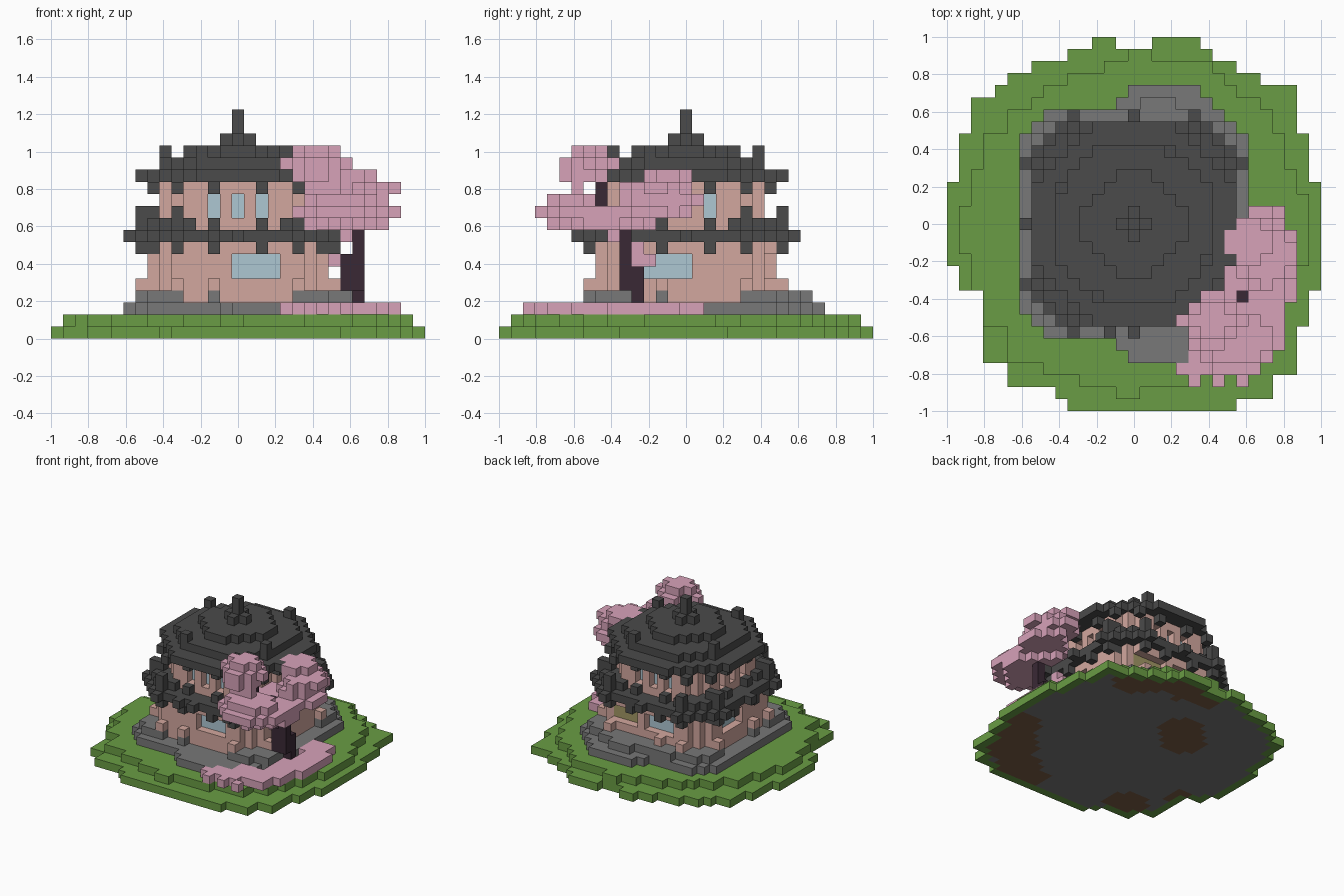
import bpy
import bmesh
from mathutils import Vector

cube = bpy.data.objects.get("Cube")
if cube:
    bpy.data.objects.remove(cube, do_unlink=True)

UNIT = 2 / 31          # edge length of one block
cells = {}             # (x, y, layer) -> part name; later parts replace earlier ones


def material(name, rgb):
    mat = bpy.data.materials.new(name)
    mat.use_nodes = True
    mat.diffuse_color = (*rgb, 1)
    mat.node_tree.nodes["Principled BSDF"].inputs["Base Color"].default_value = (*rgb, 1)
    return mat


grass = material("grass green", (0.142, 0.335, 0.058))
stone = material("stone grey", (0.188, 0.188, 0.188))
earth = material("earth brown", (0.2, 0.11, 0.06))
slate = material("roof charcoal", (0.07, 0.07, 0.07))
plaster = material("wall rose", (0.65, 0.39, 0.345))
glass = material("window blue", (0.42, 0.57, 0.65))
petal = material("blossom pink", (0.68, 0.36, 0.485))
bark = material("bark dark", (0.042, 0.022, 0.036))
olive = material("panel olive", (0.36, 0.31, 0.13))


def box(part, layers, x0, x1, y0, y1):
    """Fill a box of blocks, limits included."""
    for z in layers:
        for x in range(x0, x1 + 1):
            for y in range(y0, y1 + 1):
                cells[x, y, z] = part


def fan(part, layer, corners):
    """Fill a stepped outline: one rectangle from the centre to each corner."""
    for x, y in corners:
        box(part, [layer], min(x, 0), max(x, 0), min(y, 0), max(y, 0))


def octagon(part, layers, size, cut=2):
    """Fill a square with stair-stepped corners."""
    for i in range(cut + 1):
        a, b = size - i, size - cut + i
        box(part, layers, -a, a, -b, b)


def around(part, layers, reach, offsets):
    """Single blocks repeated on all four sides."""
    for o in offsets:
        for s in (-reach, reach):
            box(part, layers, s, s, o, o)
            box(part, layers, o, o, s, s)


def mirrored(part, layers, x0, x1, y0, y1):
    """The same box in all four corners."""
    for xa, xb in ((x0, x1), (-x1, -x0)):
        for ya, yb in ((y0, y1), (-y1, -y0)):
            box(part, layers, xa, xb, ya, yb)


def window(part, layers, wall, side, first, last):
    """Pane set one block deep into the wall on the given side."""
    for z in layers:
        for o in range(first, last + 1):
            for depth in (wall, wall - 1):
                x, y = (side[0] * depth or o), (side[1] * depth or o)
                if depth == wall:
                    del cells[x, y, z]
                else:
                    cells[x, y, z] = part


FRONT, BACK, LEFT, RIGHT = (0, -1), (0, 1), (1, 0), (-1, 0)

# Grass island in two steps
fan("island", 0, [(5, 15), (6, 14), (8, 13), (10, 12), (13, 11), (14, 7), (15, 3),
                  (-3, 15), (-5, 14), (-8, 13), (-10, 12), (-11, 11), (-13, 10), (-14, 7), (-15, 3),
                  (-15, -3), (-14, -5), (-12, -11), (-10, -13), (-6, -14), (-5, -15),
                  (8, -15), (11, -14), (13, -12), (14, -8), (15, -5)])
for x in (-1, 0, 1):
    del cells[x, 15, 0]
fan("island", 1, [(6, 13), (7, 12), (8, 11), (10, 10), (11, 9), (12, 7), (13, 4), (14, 2), (1, 14),
                  (-2, 13), (-5, 12), (-7, 11), (-8, 10), (-10, 9), (-12, 7), (-13, 4), (-14, 1),
                  (-14, -2), (-13, -5), (-12, -8), (-10, -11), (-7, -12), (-4, -13), (-1, -14),
                  (5, -13), (9, -12), (11, -10), (12, -8), (13, -6), (14, -3)])

# Stone terrace with front and back steps
octagon("terrace", [2], 9)
box("terrace", [2], -1, 6, -10, 10)
box("terrace", [2], 0, 5, -11, 11)
mirrored("terrace", [3], 6, 8, 6, 7)
mirrored("terrace", [3], 6, 7, 8, 8)
box("terrace", [3], 9, 9, -7, -4)
box("terrace", [3], -4, 5, 8, 9)
box("terrace", [3], 1, 3, 10, 10)

# Lower storey
octagon("lower_walls", range(3, 8), 7)
around("terrace", [3], 8, (-5, -2, 5))
around("fence_posts", [4], 8, (-5, -2, 5))
window("lower_windows", (5, 6), 7, FRONT, 0, 3)
window("lower_windows", (5, 6), 7, BACK, -3, 0)
window("lower_windows", (5, 6), 7, LEFT, -3, 0)
window("lower_windows", (5, 6), 7, RIGHT, 0, 3)
window("back_panel", (5, 6), 7, BACK, 2, 5)

# Lower roof: brackets, eave, raised corners and upturned tips
around("lower_roof", [7], 8, (-5, -2, 2, 5))
mirrored("lower_roof", [7], 7, 7, 5, 5)
octagon("lower_roof", [8], 8)
around("lower_roof", [8], 9, (-5, 0, 5))
box("lower_roof", [8], -2, -2, -9, -9)
around("lower_roof", [9], 7, (-6, -5, -4, -2, 2, 4, 5, 6))
mirrored("lower_roof", [9], 5, 6, 5, 6)
around("lower_roof", [9, 10], 8, (-5, 5))
mirrored("lower_roof", [10], 7, 7, 5, 5)

# Upper storey
octagon("upper_walls", range(9, 13), 6)
for side in (FRONT, BACK, LEFT, RIGHT):
    for o in (-2, 0, 2):
        window("upper_windows", (10, 11), 6, side, o, o)

# Upper roof: brackets, stacked tiers, corner horns and spire
around("upper_roof", [12], 7, (-5, -2, 2, 5))
octagon("upper_roof", [13], 8, 5)
octagon("upper_roof", [14], 6, 3)
octagon("upper_roof", [15], 4, 3)
for x, y in ((-6, 3), (-3, -6), (6, -3), (3, 6)):
    box("upper_roof", [15], x, x, y, y)
octagon("upper_roof", [16], 1, 1)
box("spire", (17, 18), 0, 0, 0, 0)


def clump(layer, x0, x1, y0, y1, nip=1):
    """One layer of blossom with stepped corners."""
    for i in range(nip + 1):
        box("blossom", [layer], x0 + i, x1 - i, y0 + nip - i, y1 - nip + i)


# Three blossom clumps: front low, side, top
clump(9, 6, 12, -11, -3, 3)
clump(10, 5, 12, -12, -3, 2)
clump(11, 6, 11, -11, -8)
clump(10, 9, 13, -6, 0, 2)
clump(11, 9, 12, -5, 1)
clump(12, 9, 13, -5, 0, 2)
clump(13, 8, 11, -3, 0)
box("blossom", [12], 6, 8, -9, -9)
clump(13, 5, 8, -10, -7)
clump(14, 4, 9, -10, -6, 2)
clump(15, 5, 8, -9, -7)
box("blossom", [6, 7], 8, 8, -4, -4)
box("blossom", [6], 8, 8, -3, -3)
box("blossom", [8], 9, 9, -6, -6)

# Tree trunk and branches
box("trunk", range(2, 6), 10, 10, -4, -4)
box("trunk", range(3, 6), 9, 9, -4, -4)
box("trunk", range(4, 10), 10, 10, -5, -5)
box("trunk", range(4, 7), 9, 9, -5, -5)
box("trunk", (9, 10), 9, 9, -6, -6)
box("trunk", range(10, 13), 7, 7, -7, -7)

# Fallen petals in a crescent round the tree
for area in ((5, 8, -12, -11), (4, 4, -12, -12), (7, 11, -11, -9), (10, 12, -9, -5),
             (11, 13, -6, -1), (10, 12, -1, 1)):
    box("fallen_petals", [2], *area)
for x in (5, 7, 9):
    box("fallen_petals", [2], x, x, -13, -13)

SIDES = [Vector(d) for d in ((1, 0, 0), (-1, 0, 0), (0, 1, 0), (0, -1, 0), (0, 0, 1), (0, 0, -1))]
EARTH_PATCHES = ((-2, 6, 2.6), (-4, 4, 2.6), (9, 11, 2.5), (6, 13, 2.2), (3, 13, 2.2), (0, 13, 2),
                 (13, -5, 2.5), (11, -9, 3.5), (7, -12, 2.5), (4, -13, 2), (-8, -11, 2.5), (-12, -6, 2))


def underside(x, y):
    """Slot for the island's bottom: grass rim, patches of earth, else stone."""
    if any((x + int(n.x), y + int(n.y), 0) not in cells for n in SIDES[:4]):
        return 0
    return 2 if any((x - px) ** 2 + (y - py) ** 2 < r * r for px, py, r in EARTH_PATCHES) else 1


def build(part, *mats):
    """Make one mesh from the exposed block faces of a part."""
    bm = bmesh.new()
    for (x, y, z), owner in cells.items():
        if owner != part:
            continue
        mid = Vector((x, y, z + 0.5))
        for n in SIDES:
            if (x + int(n.x), y + int(n.y), z + int(n.z)) in cells:
                continue
            u = Vector((n.y, n.z, n.x)) / 2
            v = n.cross(u)
            c = mid + n / 2
            face = bm.faces.new([bm.verts.new((c + a * u + b * v) * UNIT)
                                 for a, b in ((-1, -1), (1, -1), (1, 1), (-1, 1))])
            if n.z < 0 and z == 0:
                face.material_index = underside(x, y)
    bmesh.ops.remove_doubles(bm, verts=bm.verts, dist=UNIT / 100)
    mesh = bpy.data.meshes.new(part)
    bm.to_mesh(mesh)
    bm.free()
    for mat in mats:
        mesh.materials.append(mat)
    bpy.context.collection.objects.link(bpy.data.objects.new(part, mesh))


build("island", grass, stone, earth)
for part, mat in {"terrace": stone, "lower_walls": plaster, "fence_posts": plaster, "back_panel": olive,
                  "lower_windows": glass, "lower_roof": slate, "upper_walls": plaster,
                  "upper_windows": glass, "upper_roof": slate, "spire": slate, "trunk": bark,
                  "blossom": petal, "fallen_petals": petal}.items():
    build(part, mat)
